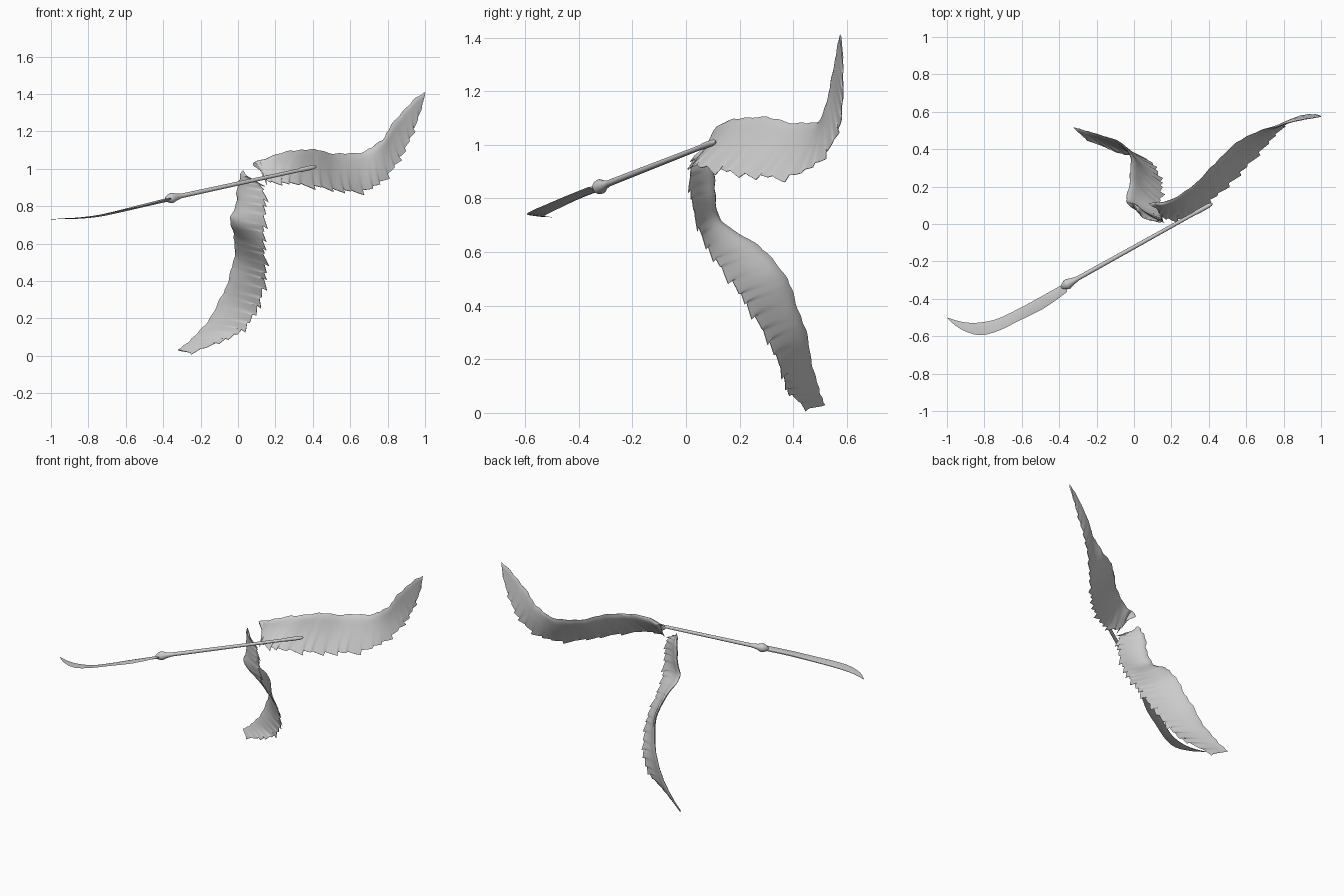
import bpy, bmesh, math
from mathutils import Vector

if "Cube" in bpy.data.objects:
    bpy.data.objects.remove(bpy.data.objects["Cube"])

grey = bpy.data.materials.new("plain grey")
grey.use_nodes = True
tone = (0.6, 0.6, 0.6, 1)
grey.diffuse_color = tone
grey.node_tree.nodes["Principled BSDF"].inputs["Base Color"].default_value = tone


def finish(name, bm, angle):
    bmesh.ops.remove_doubles(bm, verts=bm.verts, dist=0.00005)
    bmesh.ops.recalc_face_normals(bm, faces=bm.faces)
    mesh = bpy.data.meshes.new(name)
    bm.to_mesh(mesh)
    bm.free()
    obj = bpy.data.objects.new(name, mesh)
    bpy.context.collection.objects.link(obj)
    mesh.materials.append(grey)
    bpy.ops.object.select_all(action='DESELECT')
    obj.select_set(True)
    bpy.context.view_layer.objects.active = obj
    bpy.ops.object.shade_smooth_by_angle(angle=math.radians(angle))


def loft(name, rings, angle):
    """Closed rings joined into a capped skin."""
    bm = bmesh.new()
    rows = [[bm.verts.new(p) for p in ring] for ring in rings]
    n = len(rows[0])
    for a, b in zip(rows, rows[1:]):
        for i in range(n):
            bm.faces.new((a[i], a[(i + 1) % n], b[(i + 1) % n], b[i]))
    bm.faces.new(rows[0][::-1])
    bm.faces.new(rows[-1])
    finish(name, bm, angle)


def spline(points, u):
    """Smooth curve through the points, u from 0 to 1."""
    s = min(max(u, 0), 1) * (len(points) - 1)
    i = min(int(s), len(points) - 2)
    t = s - i
    a, b, c, d = (Vector(points[min(max(k, 0), len(points) - 1)])
                  for k in (i - 1, i, i + 1, i + 2))
    return 0.5 * (2 * b + (c - a) * t + (2 * a - 5 * b + 4 * c - d) * t ** 2
                  + (3 * b - a - 3 * c + d) * t ** 3)


def wing(name, leading, trailing, feathers, camber, across=14, per=9):
    rings = []
    total = feathers * per
    for k in range(total + 1):
        feather, step = divmod(k, per)
        # Feathers of uneven width and length: each grows, then drops back
        u = k / total + 0.006 * math.sin(k / per * 2.1) * math.sin(math.pi * k / total)
        saw = step / (per - 3) if step <= per - 3 else (per - step) / 3
        size = 0.7 + 0.4 * math.sin(feather * 2.4)
        lead, trail = spline(leading, u), spline(trailing, u)
        span = (spline(trailing, u + 0.02) - spline(trailing, u - 0.02)).normalized()
        chord = trail - lead
        normal = chord.cross(span).normalized()
        nick = 0.006 * math.sin(k * 0.33) * math.sin(k * 0.13)
        upper, lower = [], []
        for j in range(across + 1):
            v = j / across
            tip = v ** 6 * saw * size
            p = lead + chord * v * (0.95 + 0.05 * tip)
            p += (span * 0.032 + chord.normalized() * 0.018) * tip
            p -= chord.normalized() * nick * (1 - v) ** 4
            p += normal * camber * math.sin(math.pi * v) * math.sin(math.pi * min(u + 0.1, 1))
            p += normal * 0.005 * (saw - 0.5) * v ** 3
            half = 0.012 * math.sqrt(min(v * 6, 1)) * (1.08 - v) * (1.1 - 0.7 * u) + 0.0006
            upper.append(p + normal * half)
            lower.append(p - normal * half)
        rings.append(upper + lower[::-1])
    loft(name, rings, 50)


# Raised wing on the left
wing("left_wing",
     [(.08, .11, 1.03), (.20, .13, 1.075), (.32, .21, 1.10), (.42, .31, 1.10), (.53, .42, 1.08),
      (.66, .495, 1.09), (.76, .52, 1.145), (.82, .54, 1.23), (.91, .56, 1.34), (1, .575, 1.41)],
     [(.13, .08, .98), (.16, .03, .93), (.27, .03, .92), (.42, .13, .90), (.55, .25, .88),
      (.68, .39, .88), (.79, .51, .95), (.87, .57, 1.06), (.93, .585, 1.18), (.98, .585, 1.32)],
     22, -0.010)

# Lowered wing on the right
wing("right_wing",
     [(.02, .07, .985), (0, .10, .92), (-.01, .11, .82), (-.04, .13, .72), (-.02, .26, .63),
      (-.02, .36, .53), (-.05, .41, .41), (-.10, .45, .29), (-.18, .475, .16),
      (-.26, .50, .08), (-.32, .515, .03)],
     [(.05, .03, .96), (.13, .015, .90), (.145, .02, .80), (.14, .05, .68), (.14, .10, .58),
      (.15, .18, .47), (.14, .25, .36), (.10, .32, .24), (.03, .36, .14),
      (-.08, .38, .08), (-.25, .45, .015)],
     25, -0.014)

# Pole weapon: turned parts share one axis
butt, neck = Vector((.42, .11, 1.012)), Vector((-.38, -.335, .838))
axis = neck - butt


def turned(name, profile, sides=16):
    turn = axis.to_track_quat('Z', 'Y')
    rings = [[butt + axis * t + turn @ Vector((r * math.cos(a), r * math.sin(a), 0))
              for a in (2 * math.pi * i / sides for i in range(sides))] for t, r in profile]
    loft(name, rings, 40)


turned("shaft", [(.01, .009), (.95, .0125)])
turned("butt_cap", [(0, .002), (.01, .009), (.03, .012), (.1, .012), (.12, .010)])
turned("blade_socket", [(.9, .012), (.92, .016), (.935, .018), (.965, .028),
                        (.98, .026), (1, .016), (1.01, .006)])

# Curved blade: diamond sections between the spine and the cutting edge
spine = [(-.35, -.305, .838), (-.50, -.39, .805), (-.63, -.46, .772), (-.74, -.51, .747),
         (-.84, -.528, .736), (-.92, -.523, .732), (-1, -.5, .73)]
edge = [(-.36, -.365, .842), (-.48, -.45, .808), (-.61, -.515, .78), (-.73, -.573, .755),
        (-.83, -.594, .74), (-.93, -.56, .735), (-1, -.502, .73)]
rings = []
for k in range(25):
    a, b = spline(spine, k / 24), spline(edge, k / 24)
    rise = Vector((0, 0, 0.010 * (1 - k / 25)))
    ridge = a.lerp(b, 0.3)
    rings.append([a + rise * 0.4, ridge + rise, b, ridge - rise, a - rise * 0.4])
loft("blade", rings, 35)
